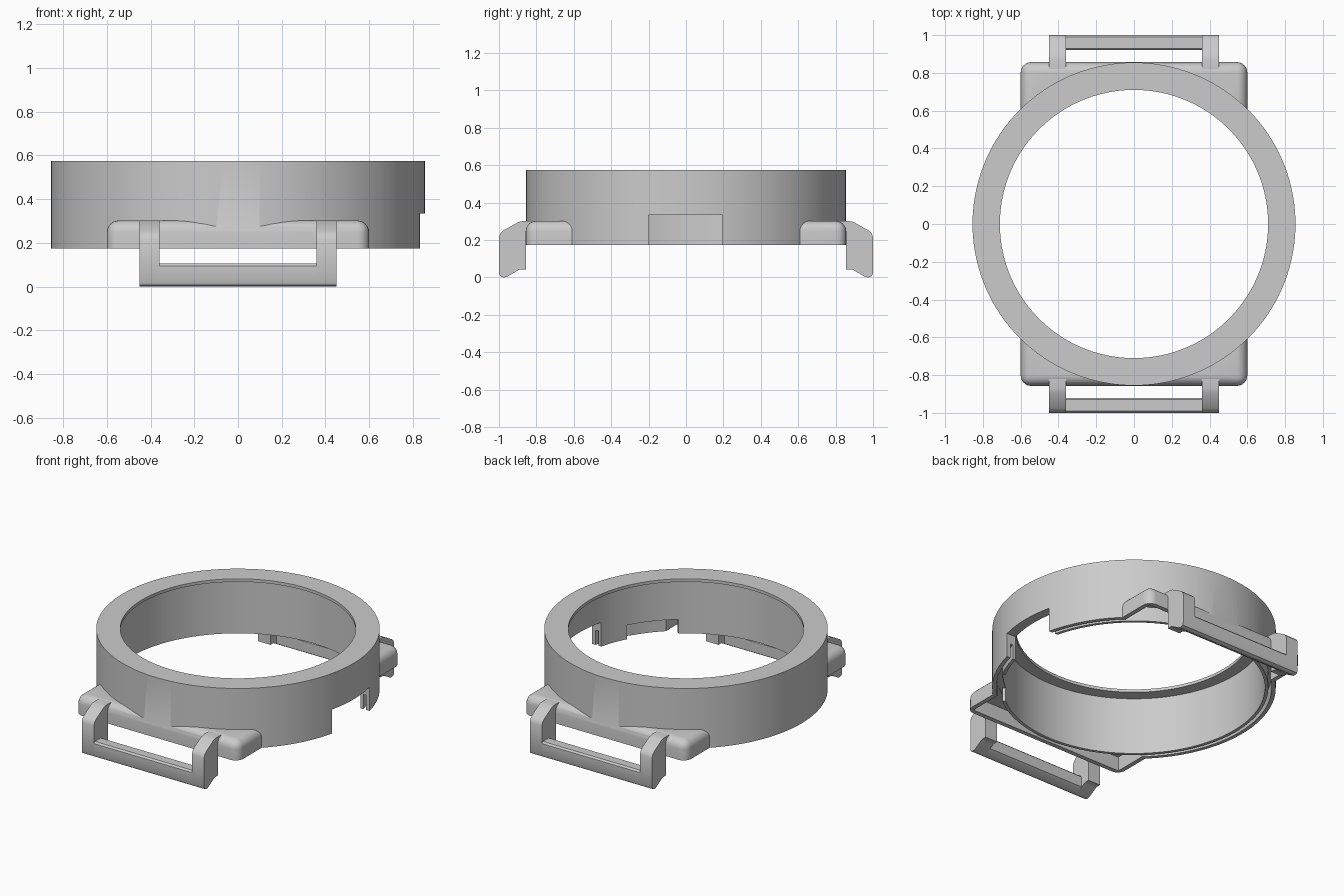
import bpy, bmesh, math
from mathutils import Matrix

if "Cube" in bpy.data.objects:
    bpy.data.objects.remove(bpy.data.objects["Cube"])

grey = bpy.data.materials.new("plain_grey")
grey.diffuse_color = (0.6, 0.6, 0.6, 1)
grey.use_nodes = True
grey.node_tree.nodes["Principled BSDF"].inputs["Base Color"].default_value = grey.diffuse_color


def add_object(name, bm):
    bmesh.ops.recalc_face_normals(bm, faces=bm.faces)
    mesh = bpy.data.meshes.new(name)
    bm.to_mesh(mesh)
    bm.free()
    obj = bpy.data.objects.new(name, mesh)
    bpy.context.collection.objects.link(obj)
    mesh.materials.append(grey)
    return obj


def cylinder(name, radius, z0, z1, sides=160):
    bm = bmesh.new()
    bmesh.ops.create_cone(bm, cap_ends=True, segments=sides, radius1=radius, radius2=radius,
                          depth=z1 - z0, matrix=Matrix.Translation((0, 0, (z0 + z1) / 2)))
    return add_object(name, bm)


def box(name, x, y, z, round_by=0, turn=0):
    bm = bmesh.new()
    bmesh.ops.create_cube(bm, size=1)
    for v in bm.verts:
        v.co = [lo + (c + 0.5) * (hi - lo) for c, (lo, hi) in zip(v.co, (x, y, z))]
    if round_by:
        edges = [e for e in bm.edges if max(v.co.z for v in e.verts) > z[0] + 0.001]
        bmesh.ops.bevel(bm, geom=edges, offset=round_by, segments=6, profile=0.5, affect='EDGES')
    bm.transform(Matrix.Rotation(math.radians(turn), 4, 'Z'))
    return add_object(name, bm)


def combine(target, tool, operation):
    mod = target.modifiers.new("combine", 'BOOLEAN')
    mod.operation, mod.object, mod.solver = operation, tool, 'EXACT'
    bpy.context.view_layer.objects.active = target
    bpy.ops.object.modifier_apply(modifier=mod.name)
    bpy.data.objects.remove(tool)


def smooth(obj):
    bpy.ops.object.select_all(action='DESELECT')
    obj.select_set(True)
    bpy.context.view_layer.objects.active = obj
    bpy.ops.object.shade_smooth_by_angle(angle=math.radians(30))


def prism(name, profile, x0, x1, side):
    # extrude a (y, z) outline along x; side picks front or back
    bm = bmesh.new()
    face = bm.faces.new([bm.verts.new((x0, side * y, z)) for y, z in profile])
    ext = bmesh.ops.extrude_face_region(bm, geom=[face])["geom"]
    bmesh.ops.translate(bm, vec=(x1 - x0, 0, 0),
                        verts=[v for v in ext if isinstance(v, bmesh.types.BMVert)])
    obj = add_object(name, bm)
    smooth(obj)


# Ring with rounded lug block
ring = cylinder("ring_case", 0.855, 0.175, 0.575)
combine(ring, box("lugs", (-0.6, 0.6), (-0.857, 0.857), (0.175, 0.302), 0.055), 'UNION')

# Hollow between the outer shell and the inner sleeve, open below
hollow = cylinder("hollow", 0.83, 0.1, 0.272)
combine(hollow, box("lug_hollow", (-0.57, 0.57), (-0.827, 0.827), (0.09, 0.27)), 'UNION')
combine(hollow, cylinder("sleeve_core", 0.81, 0.0, 0.4), 'DIFFERENCE')
combine(ring, hollow, 'DIFFERENCE')

# Bore, top lip opening and notches
combine(ring, cylinder("bore", 0.79, 0.0, 0.555), 'DIFFERENCE')
combine(ring, cylinder("lip_opening", 0.71, 0.4, 0.7), 'DIFFERENCE')
combine(ring, box("side_notch", (0.65, 1), (-0.2, 0.195), (0, 0.335)), 'DIFFERENCE')
combine(ring, box("rear_notch", (0.7, 1), (-0.105, 0.105), (0, 0.335), turn=144), 'DIFFERENCE')
combine(ring, box("sleeve_notch", (0.68, 0.82), (-0.16, 0.16), (0, 0.268), turn=-40), 'DIFFERENCE')
smooth(ring)

# Strap loops: two arms and a bar at front and back
arm = [(0.82, 0.28), (0.82, 0.302), (0.87, 0.302), (0.895, 0.297), (0.975, 0.252), (0.992, 0.236),
       (1.0, 0.215), (1.0, 0.022), (0.993, 0.007), (0.975, 0.0), (0.958, 0.003),
       (0.895, 0.04), (0.88, 0.044), (0.855, 0.044), (0.855, 0.18), (0.835, 0.18), (0.835, 0.28)]
bar = [(0.92, 0.026), (0.958, 0.003), (0.975, 0.0), (0.993, 0.007), (1.0, 0.022),
       (1.0, 0.095), (0.99, 0.106), (0.93, 0.106), (0.92, 0.096)]
for label, side in (("front", -1), ("back", 1)):
    prism(label + "_left_arm", arm, -0.45, -0.36, side)
    prism(label + "_right_arm", arm, 0.36, 0.45, side)
    prism(label + "_strap_bar", bar, -0.36, 0.36, side)
